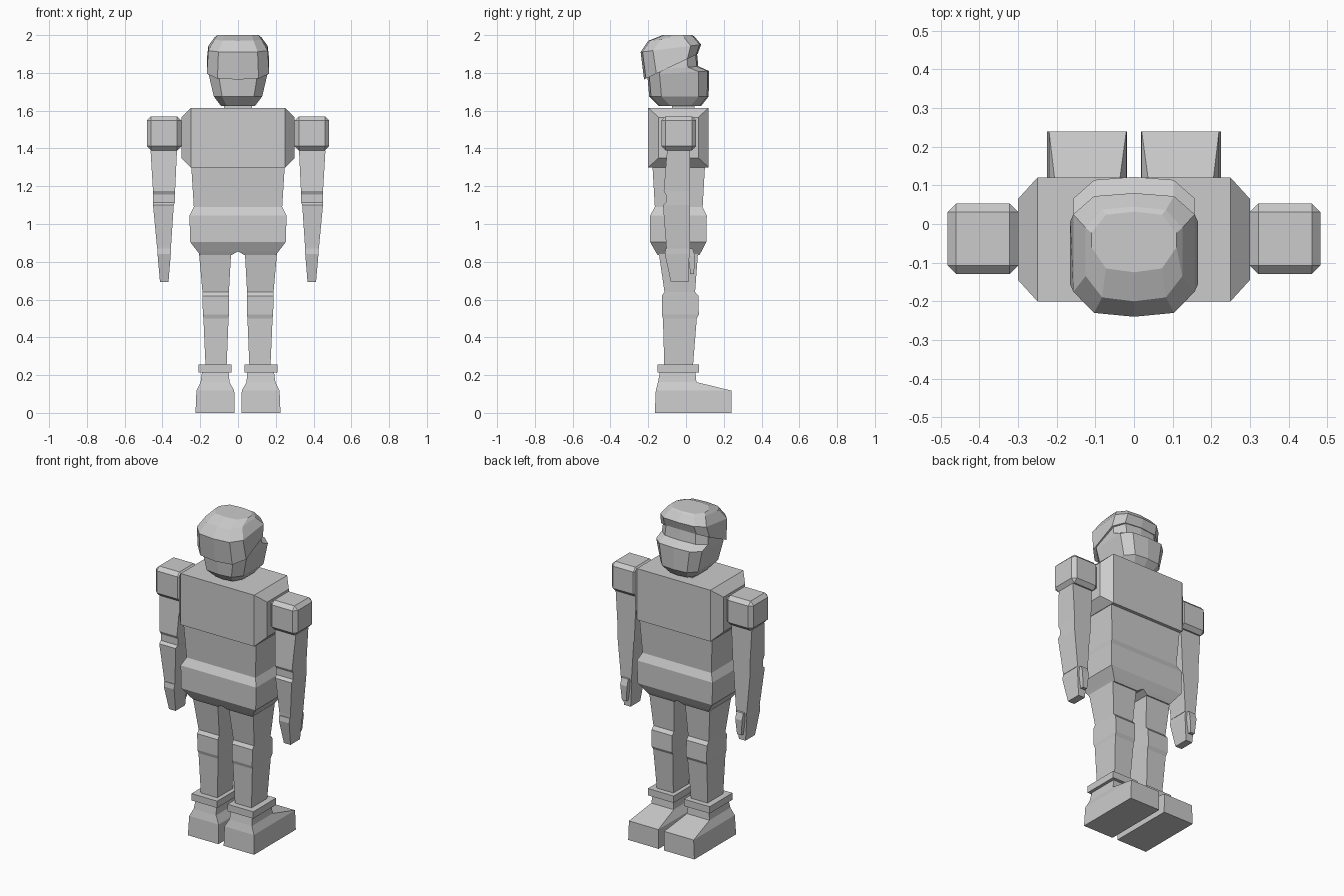
import bpy, bmesh


def make(name, rings, mirror=False):
    """Skin a stack of equal-length rings, cap both ends, optionally mirror in x."""
    bm = bmesh.new()
    loops = [[bm.verts.new(p) for p in ring] for ring in rings]
    n = len(loops[0])
    for a, b in zip(loops, loops[1:]):
        for i in range(n):
            j = (i + 1) % n
            quad = [a[i], a[j], b[j], b[i]]
            if any(abs(v.co.x) > 1e-5 for v in quad):  # no wall on the mirror plane
                bm.faces.new(quad)
    bm.faces.new(loops[0][::-1])
    bm.faces.new(loops[-1])
    bmesh.ops.recalc_face_normals(bm, faces=bm.faces)
    mesh = bpy.data.meshes.new(name)
    bm.to_mesh(mesh)
    bm.free()
    obj = bpy.data.objects.new(name, mesh)
    bpy.context.collection.objects.link(obj)
    if mirror:
        obj.modifiers.new("mirror", 'MIRROR')
    return obj


def rect(x0, x1, y0, y1, z):
    return [(x0, y0, z), (x1, y0, z), (x1, y1, z), (x0, y1, z)]


def stack(name, sections, mirror=True):
    return make(name, [rect(*s) for s in sections], mirror)


def head_ring(hx, y0, y1, zb, zf):
    """Ten-sided ring whose height runs from zb at -y to zf at +y."""
    half = [(0, y0), (0.66 * hx, y0 + 0.01), (hx, y0 + 0.065),
            (hx, y1 - 0.055), (0.66 * hx, y1 - 0.008), (0, y1)]
    pts = half + [(-x, y) for x, y in half[4:0:-1]]
    return [(x, y, zb + (zf - zb) * (y - y0) / (y1 - y0)) for x, y in pts]


# Chest: box with tapered side blocks, skinned along x
def side_ring(x, y0, y1, z0, z1):
    return [(x, y0, z0), (x, y1, z0), (x, y1, z1), (x, y0, z1)]


make("chest", [side_ring(-0.30, -0.145, 0.065, 1.35, 1.565),
               side_ring(-0.25, -0.20, 0.12, 1.30, 1.615),
               side_ring(0.25, -0.20, 0.12, 1.30, 1.615),
               side_ring(0.30, -0.145, 0.065, 1.35, 1.565)])

# Waist and hips with the notch between the legs
stack("waist_and_hips", [
    (0.035, 0.20, -0.15, 0.07, 0.835),
    (0, 0.215, -0.162, 0.082, 0.855),
    (0, 0.253, -0.19, 0.108, 0.905),
    (0, 0.257, -0.19, 0.11, 1.045),
    (0, 0.234, -0.165, 0.088, 1.09),
    (0, 0.247, -0.177, 0.10, 1.30)])

# Shoulders
shoulder = stack("shoulder", [(0.30, 0.482, -0.13, 0.053, 1.39),
                              (0.30, 0.482, -0.13, 0.053, 1.57)])
bevel = shoulder.modifiers.new("chamfer", 'BEVEL')
bevel.width = 0.022
bevel.segments = 1

# Arms, hands and thumbs
stack("arm", [
    (0.354, 0.428, -0.104, 0.022, 0.87),
    (0.354, 0.430, -0.105, 0.022, 0.89),
    (0.340, 0.450, -0.122, 0.022, 1.10),
    (0.334, 0.450, -0.107, 0.022, 1.115),
    (0.334, 0.450, -0.107, 0.022, 1.155),
    (0.333, 0.450, -0.118, 0.022, 1.175),
    (0.323, 0.463, -0.10, 0.022, 1.39)])
stack("hand", [
    (0.368, 0.413, -0.08, 0.012, 0.693),
    (0.356, 0.426, -0.112, 0.018, 0.84),
    (0.356, 0.426, -0.108, 0.022, 0.87)])
stack("thumb", [
    (0.376, 0.406, 0.022, 0.042, 0.735),
    (0.368, 0.414, 0.015, 0.048, 0.83),
    (0.368, 0.414, 0.0, 0.035, 0.87)])

# Legs, ankle cuffs and feet
stack("leg", [
    (0.060, 0.172, -0.115, 0.037, 0.25),
    (0.050, 0.183, -0.122, 0.057, 0.50),
    (0.048, 0.186, -0.128, 0.068, 0.52),
    (0.048, 0.188, -0.128, 0.065, 0.62),
    (0.048, 0.188, -0.114, 0.048, 0.64),
    (0.037, 0.206, -0.143, 0.063, 0.84)])
stack("ankle_cuff", [(0.035, 0.21, -0.152, 0.07, 0.213),
                     (0.035, 0.21, -0.152, 0.07, 0.255)])
stack("foot", [
    (0.018, 0.225, -0.165, 0.24, 0),
    (0.020, 0.220, -0.16, 0.24, 0.118),
    (0.045, 0.198, -0.148, 0.055, 0.163),
    (0.050, 0.190, -0.138, 0.050, 0.22)])

# Neck
stack("neck", [(-0.075, 0.075, -0.075, 0.045, 1.60),
               (-0.075, 0.075, -0.075, 0.045, 1.64)], False)

# Head with protruding jaw and recessed face
make("head", [
    head_ring(0.09, -0.145, 0.08, 1.625, 1.625),
    head_ring(0.128, -0.195, 0.12, 1.675, 1.675),
    head_ring(0.156, -0.205, 0.122, 1.79, 1.81),
    head_ring(0.157, -0.20, 0.065, 1.81, 1.835),
    head_ring(0.15, -0.20, 0.058, 1.87, 1.91)])

# Hair cap, lower behind than over the face
make("hair_cap", [
    head_ring(0.165, -0.222, 0.062, 1.765, 1.90),
    head_ring(0.157, -0.24, 0.08, 1.91, 1.95),
    head_ring(0.125, -0.20, 0.045, 1.97, 1.992),
    head_ring(0.11, -0.125, 0.032, 2.0, 2.0)])
